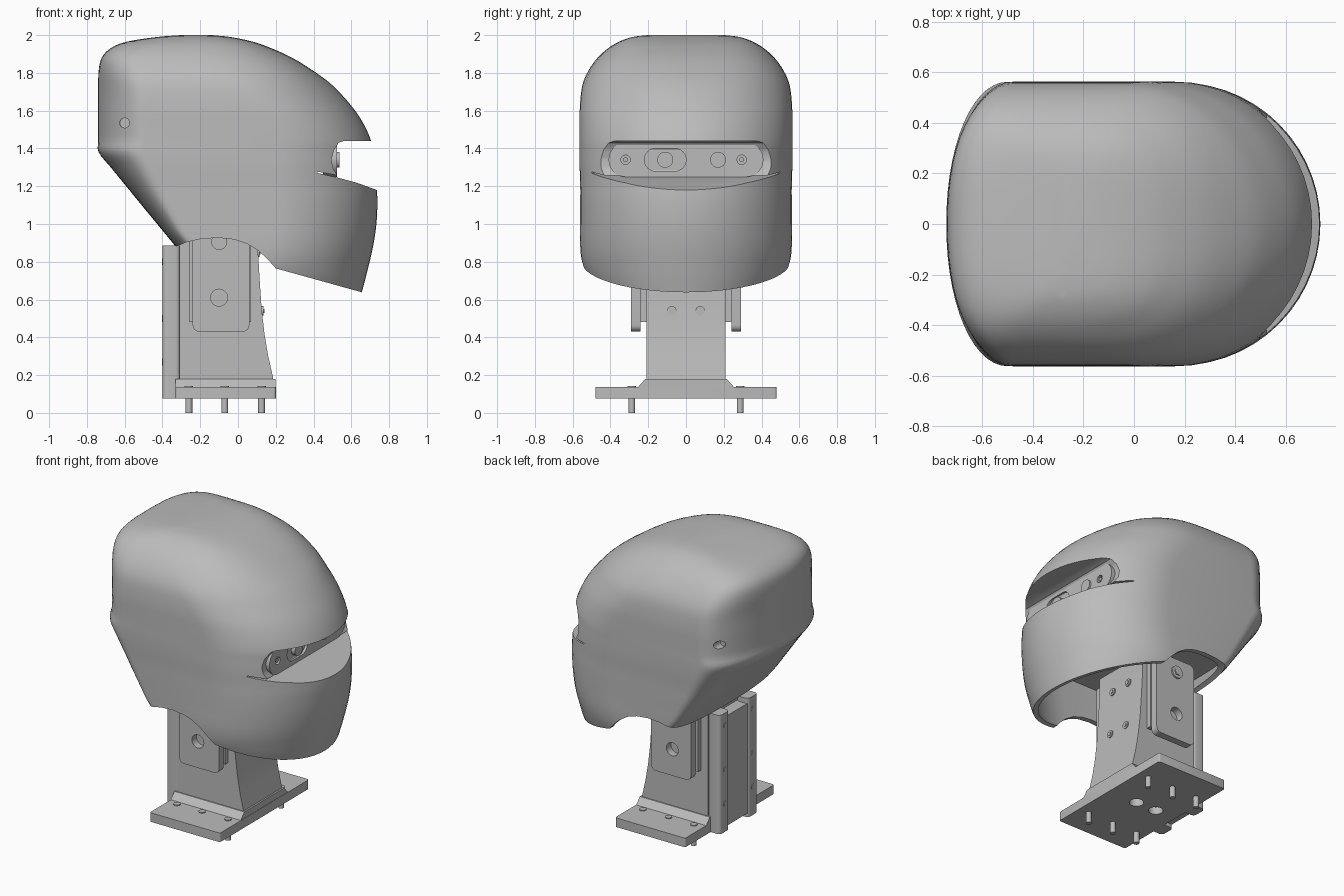
import bpy, bmesh, math
from mathutils import Vector

cube = bpy.data.objects.get("Cube")
if cube:
    bpy.data.objects.remove(cube, do_unlink=True)

grey = bpy.data.materials.new("plain grey")
grey.use_nodes = True
grey.diffuse_color = (0.5, 0.5, 0.5, 1)
grey.node_tree.nodes["Principled BSDF"].inputs["Base Color"].default_value = (0.5, 0.5, 0.5, 1)


def finish(name, bm):
    """Turn a bmesh into an object with the shared material."""
    bmesh.ops.recalc_face_normals(bm, faces=bm.faces)
    mesh = bpy.data.meshes.new(name)
    bm.to_mesh(mesh)
    bm.free()
    mesh.materials.append(grey)
    ob = bpy.data.objects.new(name, mesh)
    bpy.context.collection.objects.link(ob)
    return ob


def prism(name, pts, axis, lo, hi):
    """Extrude a flat outline along an axis: 'x' takes (y, z), 'y' (x, z), 'z' (x, y)."""
    place = {"x": lambda p, d: (d, p[0], p[1]),
             "y": lambda p, d: (p[0], d, p[1]),
             "z": lambda p, d: (p[0], p[1], d)}[axis]
    bm = bmesh.new()
    a = [bm.verts.new(place(p, lo)) for p in pts]
    b = [bm.verts.new(place(p, hi)) for p in pts]
    bm.faces.new(a)
    bm.faces.new(b)
    for i in range(len(pts)):
        j = (i + 1) % len(pts)
        bm.faces.new((a[i], a[j], b[j], b[i]))
    return finish(name, bm)


def rect(x0, x1, y0, y1, r=0, steps=6):
    """Rounded rectangle outline; a full radius gives a stadium."""
    if not r:
        return [(x0, y0), (x1, y0), (x1, y1), (x0, y1)]
    pts = []
    for k, (cx, cy) in enumerate([(x1 - r, y1 - r), (x0 + r, y1 - r), (x0 + r, y0 + r), (x1 - r, y0 + r)]):
        for i in range(steps + 1):
            t = math.pi / 2 * (k + i / steps)
            pts.append((cx + r * math.cos(t), cy + r * math.sin(t)))
    return pts


def disc(name, centre, r, axis, lo, hi, sides=24):
    pts = [(centre[0] + r * math.cos(2 * math.pi * i / sides),
            centre[1] + r * math.sin(2 * math.pi * i / sides)) for i in range(sides)]
    return prism(name, pts, axis, lo, hi)


def cut(target, *cutters):
    for c in cutters:
        c.hide_render = True
        m = target.modifiers.new("cut", "BOOLEAN")
        m.operation, m.solver, m.object = "DIFFERENCE", "EXACT", c
        bpy.context.view_layer.update()
        done = bpy.data.meshes.new_from_object(
            target.evaluated_get(bpy.context.evaluated_depsgraph_get()))
        target.modifiers.clear()
        target.data = done
        bpy.data.objects.remove(c, do_unlink=True)


def smooth(ob, angle=35):
    bpy.ops.object.select_all(action="DESELECT")
    ob.select_set(True)
    bpy.context.view_layer.objects.active = ob
    bpy.ops.object.shade_smooth_by_angle(angle=math.radians(angle))


# Head levels: height, back x, front x, half width
LEVELS = [
    (2.0, -.30, -.14, .20), (1.99, -.43, -.04, .284), (1.965, -.59, .08, .355),
    (1.93, -.675, .178, .413), (1.88, -.722, .287, .468), (1.81, -.738, .40, .518),
    (1.73, -.74, .505, .55), (1.62, -.74, .605, .562), (1.53, -.74, .665, .563),
    (1.44, -.74, .705, .563), (1.38, -.738, .715, .563), (1.3, -.674, .725, .563),
    (1.2, -.592, .733, .56), (1.12, -.527, .738, .56), (1.0, -.428, .733, .56),
    (.88, -.33, .715, .56), (.78, -.25, .692, .547), (.7, -.18, .672, .51), (.6, -.1, .645, .45)]


def refine(rows, n=3):
    """Catmull-Rom subdivision of the levels."""
    rows = [Vector(r) for r in rows]
    out = []
    for i in range(len(rows) - 1):
        p0, p1, p2, p3 = rows[max(i - 1, 0)], rows[i], rows[i + 1], rows[min(i + 2, len(rows) - 1)]
        for k in range(n):
            t = k / n
            out.append(0.5 * (2 * p1 + (p2 - p0) * t + (2 * p0 - 5 * p1 + 4 * p2 - p3) * t ** 2
                              + (3 * p1 - p0 - 3 * p2 + p3) * t ** 3))
    return out + [rows[-1]]


def loft(name, rows, inset=0, steps=28):
    bm = bmesh.new()
    rings = []
    for z, back, front, half in rows:
        back, front, half = back + inset, front - inset, half - inset
        low = min(1, max(0, (1.45 - z) / .5))
        crown = 1.6 * max(0, (z - 1.65) / .35) ** 2
        nose = min(.56, .6 * (front - back))
        tail = min(.26 - .15 * low, .4 * (front - back))
        ring = []
        for end, size, start, n in ((front - nose, nose, -.5, 2 + crown),
                                    (back + tail, tail, .5, 2 + crown + .6 * low)):
            for i in range(steps + 1):
                t = math.pi * (start + i / steps)
                c, s = math.cos(t), math.sin(t)
                ring.append(bm.verts.new((end + math.copysign(size * abs(c) ** (2 / n), c),
                                          math.copysign(half * abs(s) ** (2 / n), s), z)))
        rings.append(ring)
    for a, b in zip(rings, rings[1:]):
        for i in range(len(a)):
            j = (i + 1) % len(a)
            bm.faces.new((a[i], a[j], b[j], b[i]))
    bm.faces.new(rings[0])
    bm.faces.new(rings[-1])
    return finish(name, bm)


# Head shell: hollow below, open at the neck, with a visor recess and side holes
rows = refine(LEVELS)
head = loft("head_shell", rows)
cavity = loft("cavity", [r for r in rows if r[0] < 1.15], .036)
under = prism("under", [(-1, .88), (-.33, .88), (-.27, .905), (-.19, .922), (-.1, .927), (-.02, .918), (.05, .895),
                        (.11, .857), (.16, .81), (.2, .765), (.65, .64), (1, .54), (1, .2), (-1, .2)], "y", -1, 1)
visor = prism("visor", [(1, 1.44), (.56, 1.44), (.532, 1.43), (.507, 1.39), (.495, 1.34), (.503, 1.295),
                        (.525, 1.258), (.42, 1.277), (.42, 1.27), (.53, 1.245), (.63, 1.218),
                        (.735, 1.18), (1, 1.085)], "y", -1, 1)
cut(head, cavity, under, visor)
for side in (-1, 1):
    lo, hi = sorted((side * .45, side * .8))
    cut(head, disc("hole", (-.6, 1.535), .026, "y", lo, hi))
smooth(head)

# Sensor bar in the visor, with a sunken window, two lenses and two small holes
bar = prism("sensor_bar", rect(-.41, .41, 1.25, 1.43, .089), "x", .45, .525)
cut(bar, prism("window", rect(-.22, 0, 1.28, 1.4, .059), "x", .508, .6))
for y in (-.32, .295):
    cut(bar, disc("port", (y, 1.34), .025, "x", .5, .6))
    smooth(disc("port_pin", (y, 1.34), .013, "x", .48, .52))
smooth(bar)
for y in (-.11, .17):
    smooth(disc("lens", (y, 1.34), .042, "x", .5, .537))

# Neck column with a curved front and a flared foot
smooth(prism("neck_column", [(-.31, .13), (.195, .13), (.185, .19), (.16, .3), (.14, .42), (.125, .55),
                             (.115, .7), (.105, .87), (.105, 1.0), (-.31, 1.0)], "y", -.208, .208))
prism("neck_foot", [(-.26, .13), (.26, .13), (.215, .18), (-.215, .18)], "x", -.33, .198)
for y in (-.075, .075):
    for z, x in ((.54, .126), (.85, .107)):
        smooth(disc("neck_screw", (y, z), .025, "x", x - .03, x + .008, 16))
        smooth(disc("neck_screw_head", (y, z), .013, "x", x - .03, x + .013, 6))

# Rear channel: two posts joined by a shallow web
prism("rear_web", rect(-.39, -.3, -.15, .15), "z", .1, .85)
for side in (-1, 1):
    lo, hi = sorted((side * .1, side * .205))
    smooth(prism("rear_post", rect(-.4, -.305, lo, hi, .025), "z", .075, .885))
    for z in (.27, .5, .8):
        smooth(disc("rear_screw", (side * .15, z), .018, "x", -.403, -.38, 12))

# Side brackets with pivot hole and bolt
for side in (-1, 1):
    span = lambda a, b: sorted((side * a, side * b))
    bracket = prism("side_bracket", rect(-.24, .06, .43, 1.0, .035), "y", *span(.24, .29))
    cut(bracket, disc("pivot", (-.1, .61), .045, "y", *span(.2, .32)))
    smooth(bracket)
    smooth(disc("bracket_bolt", (-.1, .905), .042, "y", *span(.27, .3)))
    disc("bracket_bolt_socket", (-.1, .905), .024, "y", *span(.27, .306), 6)
    prism("bracket_spacer", rect(-.26, .07, .48, .98), "y", *span(.2, .24))

# Base plate with bolts, pegs and cable holes
base = prism("base_plate", rect(-.33, .2, -.48, .48, .012, 3), "z", .075, .137)
for x in (-.02, -.175):
    cut(base, disc("cable_hole", (x, 0), .045, "z", 0, .125))
smooth(base)
for side in (-1, 1):
    for x in (-.26, -.07, .125):
        smooth(disc("base_peg", (x, side * .287), .018, "z", 0, .1, 16))
        smooth(disc("base_bolt", (x, side * .287), .022, "z", .1, .143, 16))
